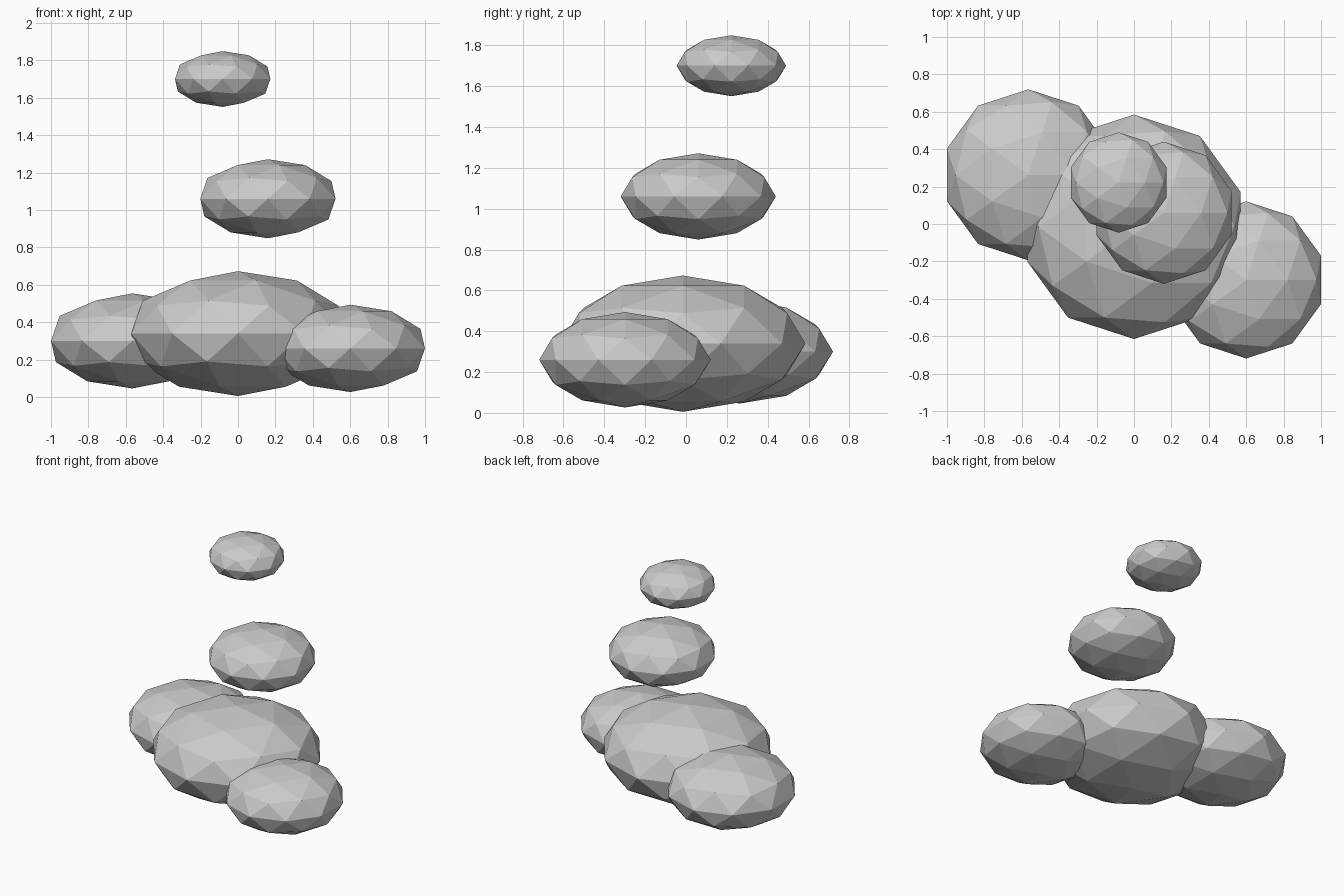
import bpy

if "Cube" in bpy.data.objects:
    bpy.data.objects.remove(bpy.data.objects["Cube"])

FLATTEN = 0.556  # height of each puff relative to its width


def puff(name, center, radius):
    """Flattened low-poly ball with flat faces."""
    bpy.ops.mesh.primitive_ico_sphere_add(subdivisions=2, radius=1, location=center)
    ob = bpy.context.object
    ob.name = name
    ob.scale = (radius, radius, radius * FLATTEN)
    bpy.ops.object.transform_apply(location=False, rotation=False, scale=True)
    bpy.ops.object.shade_flat()
    return ob


# Three overlapping puffs at the base
puff("base_puff_middle", (0.0, -0.015, 0.339), 0.60)
puff("base_puff_left", (-0.565, 0.263, 0.30), 0.457)
puff("base_puff_right", (0.60, -0.299, 0.26), 0.42)

# Two smaller puffs rising above
puff("rising_puff_lower", (0.16, 0.06, 1.06), 0.38)
puff("rising_puff_upper", (-0.082, 0.222, 1.70), 0.268)
